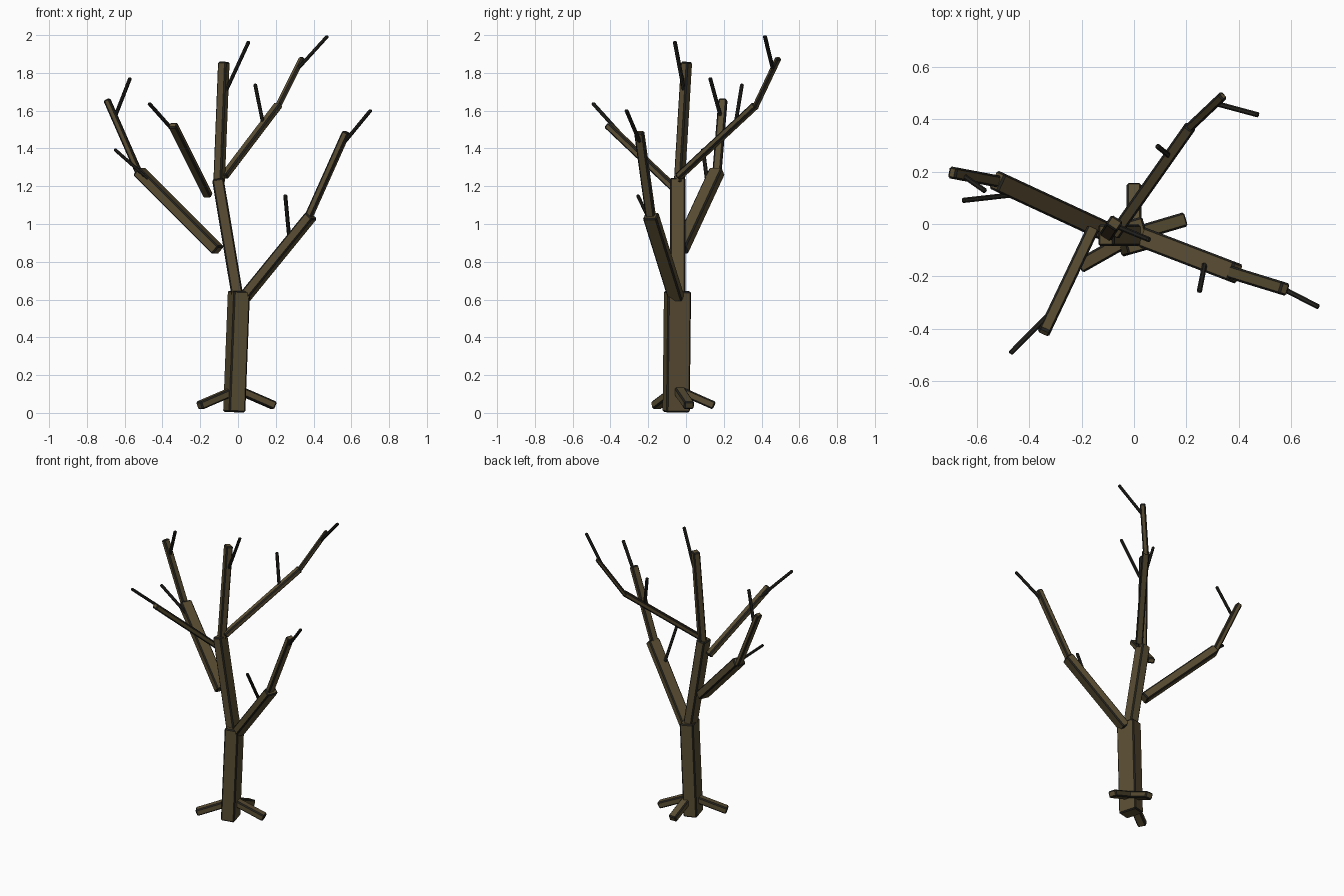
import bpy, bmesh
from mathutils import Vector, Matrix


def colour(name, rgb):
    mat = bpy.data.materials.new(name)
    mat.diffuse_color = (*rgb, 1)
    return mat


bark = colour("bark_brown", (0.102, 0.075, 0.033))
dark = colour("dark_edge", (0.018, 0.017, 0.014))


def limb(name, start, end, width, thick=None, edge=0.0075, all_dark=False):
    """Chamfered plank from start to end; wide side level, chamfers dark."""
    thick = thick or width * 0.68
    a, b = Vector(start), Vector(end)
    d = b - a
    bm = bmesh.new()
    bmesh.ops.create_cube(bm, size=1)
    bmesh.ops.scale(bm, vec=(width, thick, d.length), verts=bm.verts)
    bmesh.ops.bevel(bm, geom=bm.edges[:], offset=edge, segments=1,
                    profile=0.5, affect='EDGES')
    # Flat sides keep the bark colour, slanted chamfer faces go dark
    bm.normal_update()
    for f in bm.faces:
        flat = max(abs(c) for c in f.normal) > 0.95
        f.material_index = 0 if flat and not all_dark else 1
    rot = d.to_track_quat('Z', 'Y').to_matrix().to_4x4()
    bm.transform(Matrix.Translation((a + b) / 2) @ rot)
    mesh = bpy.data.meshes.new(name)
    bm.to_mesh(mesh)
    bm.free()
    mesh.materials.append(bark)
    mesh.materials.append(dark)
    obj = bpy.data.objects.new(name, mesh)
    bpy.context.collection.objects.link(obj)


# Trunk
limb("lower_trunk", (-0.02, -0.052, 0.004), (0.005, -0.045, 0.645), 0.128, 0.09)
limb("upper_trunk", (0.0, -0.043, 0.60), (-0.107, -0.043, 1.24), 0.082, 0.062)

# Roots
limb("right_root", (0.0, -0.04, 0.122), (0.193, 0.017, 0.038), 0.056, 0.044)
limb("left_root", (-0.01, -0.05, 0.122), (-0.205, -0.16, 0.038), 0.056, 0.044)
limb("back_root", (0.0, -0.04, 0.122), (0.0, 0.15, 0.038), 0.056, 0.044)

# Main branches and their outer lengths
limb("right_branch", (0.03, -0.05, 0.605), (0.388, -0.187, 1.045), 0.078, 0.053)
limb("right_branch_tip", (0.37, -0.185, 1.03), (0.575, -0.248, 1.488), 0.050, 0.037)
limb("left_branch", (-0.105, -0.03, 0.86), (-0.525, 0.165, 1.28), 0.076, 0.056)
limb("left_branch_tip", (-0.515, 0.162, 1.25), (-0.695, 0.196, 1.66), 0.046, 0.034)
limb("front_branch", (-0.158, -0.02, 1.15), (-0.345, -0.415, 1.525), 0.048, 0.036)
limb("centre_branch", (-0.10, -0.035, 1.22), (-0.075, 0.003, 1.858), 0.053, 0.045)
limb("back_branch", (-0.075, -0.04, 1.25), (0.215, 0.372, 1.632), 0.046, 0.034)
limb("back_branch_tip", (0.205, 0.362, 1.61), (0.34, 0.49, 1.88), 0.035, 0.026)

# Twigs
twigs = [
    ("right_end_twig", (0.565, -0.245, 1.435), (0.705, -0.317, 1.605)),
    ("right_low_twig", (0.27, -0.155, 0.94), (0.25, -0.257, 1.155)),
    ("left_end_twig", (-0.65, 0.183, 1.57), (-0.57, 0.127, 1.775)),
    ("left_low_twig", (-0.46, 0.112, 1.225), (-0.655, 0.09, 1.397)),
    ("front_twig", (-0.325, -0.345, 1.475), (-0.472, -0.494, 1.64)),
    ("centre_twig", (-0.075, -0.005, 1.68), (0.058, -0.06, 1.968)),
    ("back_end_twig", (0.315, 0.46, 1.82), (0.475, 0.417, 1.996)),
    ("back_low_twig", (0.133, 0.262, 1.53), (0.09, 0.297, 1.742)),
]
for name, start, end in twigs:
    limb(name, start, end, 0.020, 0.017, edge=0.005, all_dark=True)
